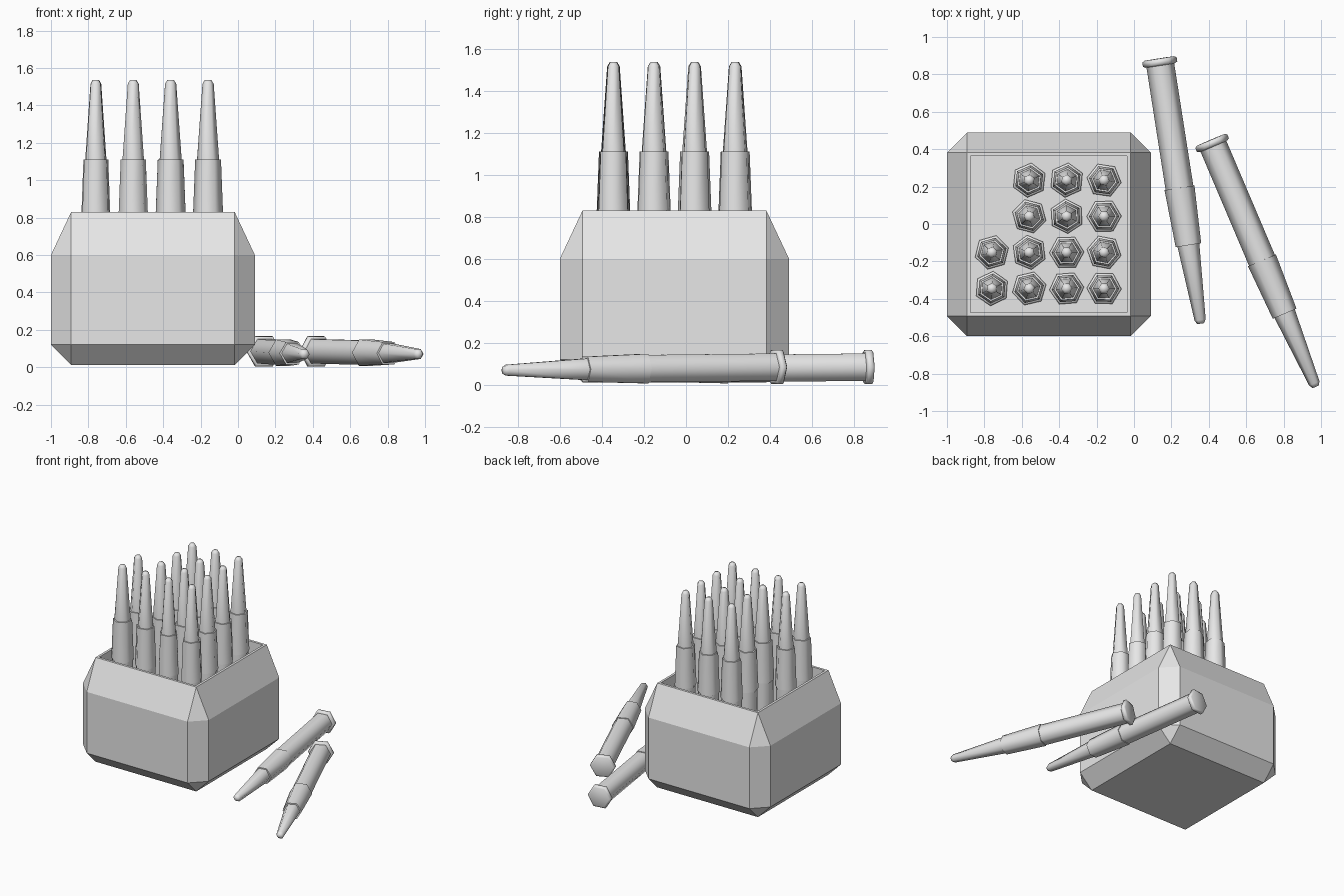
import bpy, bmesh, math, random
from mathutils import Vector

random.seed(3)
if "Cube" in bpy.data.objects:
    bpy.data.objects.remove(bpy.data.objects["Cube"], do_unlink=True)

# Single plain grey material
grey = bpy.data.materials.new("plain_grey")
grey.use_nodes = True
grey.diffuse_color = (0.8, 0.8, 0.8, 1)
bsdf = next(n for n in grey.node_tree.nodes if n.type == "BSDF_PRINCIPLED")
bsdf.inputs["Base Color"].default_value = grey.diffuse_color


def to_mesh(bm, name):
    bmesh.ops.recalc_face_normals(bm, faces=bm.faces)
    mesh = bpy.data.meshes.new(name)
    bm.to_mesh(mesh)
    bm.free()
    mesh.materials.append(grey)
    return mesh


def add_object(name, mesh, location):
    obj = bpy.data.objects.new(name, mesh)
    obj.location = location
    bpy.context.collection.objects.link(obj)
    return obj


def build_holder(outer=0.545, inner=0.437, rim=0.027):
    """Chamfered block, hollowed from the top."""
    bm = bmesh.new()
    for sx in (-1, 1):
        for sy in (-1, 1):
            for z in (0.012, 0.83):
                bm.verts.new((sx * inner, sy * inner, z))
            for z in (0.12, 0.60):
                bm.verts.new((sx * outer, sy * inner, z))
                bm.verts.new((sx * inner, sy * outer, z))
    bmesh.ops.convex_hull(bm, input=bm.verts)
    bmesh.ops.dissolve_limit(bm, angle_limit=math.radians(1),
                             verts=bm.verts, edges=bm.edges)
    bm.normal_update()
    top = max(bm.faces, key=lambda f: f.calc_center_median().z)
    bmesh.ops.inset_region(bm, faces=[top], thickness=rim)
    floor = bmesh.ops.extrude_discrete_faces(bm, faces=[top])["faces"][0]
    bmesh.ops.translate(bm, verts=floor.verts, vec=(0, 0, -0.73))
    return to_mesh(bm, "holder")


# Peg outline from tail to tip: (distance along axis, radius)
PEG = [(0, 0.08), (0.008, 0.093), (0.03, 0.093), (0.038, 0.08), (0.038, 0.075),
       (0.70, 0.075), (0.70, 0.081), (1.01, 0.069), (1.01, 0.059),
       (1.415, 0.030), (1.435, 0.018)]


def build_peg(sides=6):
    """Six-sided tapered peg with smooth sides and sharp steps."""
    bm = bmesh.new()
    rings = []
    for z, r in PEG:
        rings.append([bm.verts.new((r * math.cos(math.tau * k / sides),
                                    r * math.sin(math.tau * k / sides), z))
                      for k in range(sides)])
    for a, b in zip(rings, rings[1:]):
        for k in range(sides):
            n = (k + 1) % sides
            bm.faces.new((a[k], a[n], b[n], b[k]))
    bm.faces.new(rings[0][::-1])
    bm.faces.new(rings[-1])
    bm.normal_update()
    for f in bm.faces:
        f.smooth = True
    for e in bm.edges:
        e.smooth = e.calc_face_angle(0) < math.radians(65)
    return to_mesh(bm, "peg")


# Holder
add_object("holder", build_holder(), (-0.455, -0.055, 0))

# Standing pegs in a grid, with two places empty
peg = build_peg()
for col in range(4):
    for row in range(4):
        if col == 0 and row > 1:
            continue
        obj = add_object(f"standing_peg_{col}_{row}", peg,
                         (-0.76 + 0.2 * col, -0.345 + 0.193 * row, 0.1))
        obj.rotation_euler.z = random.uniform(0, math.tau)

# Loose pegs lying beside the holder
for i, (tail, tip) in enumerate([((0.135, 0.885, 0.085), (0.357, -0.535, 0.07)),
                                 ((0.41, 0.45, 0.085), (0.975, -0.878, 0.07))]):
    obj = add_object(f"loose_peg_{i}", peg, tail)
    axis = Vector(tip) - Vector(tail)
    obj.rotation_euler = axis.to_track_quat("Z", "Y").to_euler()
